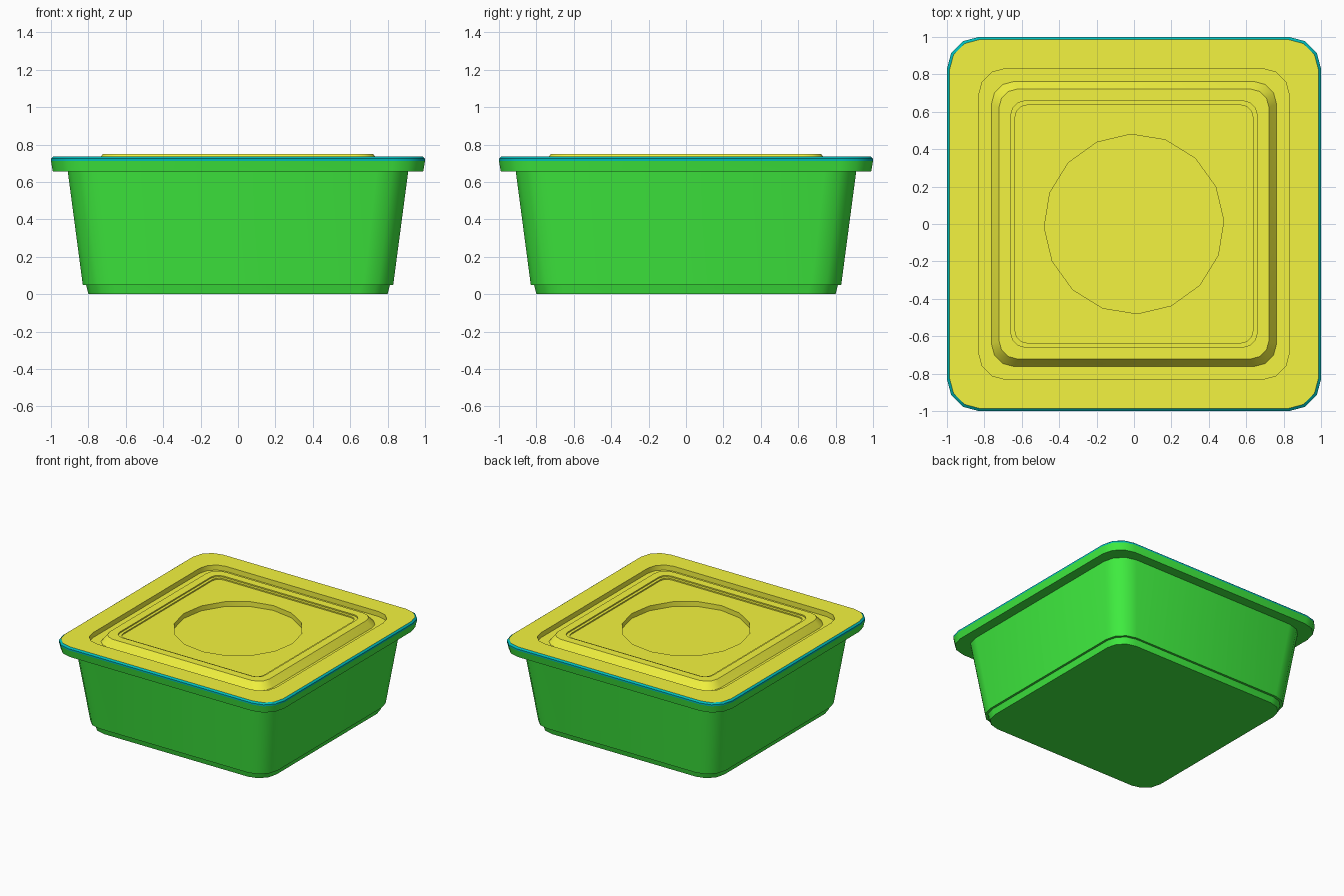
import bpy, bmesh
from math import sin, cos, pi, radians

if "Cube" in bpy.data.objects:
    bpy.data.objects.remove(bpy.data.objects["Cube"])

SEG = 3  # segments per rounded corner


def paint(name, rgb):
    m = bpy.data.materials.new(name)
    m.diffuse_color = (*rgb, 1)
    m.use_nodes = True
    m.node_tree.nodes["Principled BSDF"].inputs["Base Color"].default_value = m.diffuse_color
    return m


def rounded_square(half, r, z):
    c = half - r
    pts = []
    for q, (sx, sy) in enumerate([(1, 1), (-1, 1), (-1, -1), (1, -1)]):
        for i in range(SEG + 1):
            a = (q + i / SEG) * pi / 2
            pts.append((sx * c + r * cos(a), sy * c + r * sin(a), z))
    return pts


def circle(radius, z, turn=2):
    n = 4 * (SEG + 1)
    return [(radius * cos(2 * pi * i / n + radians(turn)),
             radius * sin(2 * pi * i / n + radians(turn)), z) for i in range(n)]


def loft(name, rings, mat, cap_start=False, cap_end=False):
    bm = bmesh.new()
    loops = [[bm.verts.new(p) for p in ring] for ring in rings]
    for a, b in zip(loops, loops[1:]):
        n = len(a)
        for i in range(n):
            j = (i + 1) % n
            bm.faces.new((a[i], a[j], b[j], b[i]))
    if cap_start:
        bm.faces.new(loops[0][::-1])
    if cap_end:
        bm.faces.new(loops[-1])
    me = bpy.data.meshes.new(name)
    bm.to_mesh(me)
    bm.free()
    me.materials.append(mat)
    ob = bpy.data.objects.new(name, me)
    bpy.context.collection.objects.link(ob)
    bpy.ops.object.select_all(action='DESELECT')
    ob.select_set(True)
    bpy.context.view_layer.objects.active = ob
    bpy.ops.object.shade_smooth_by_angle(angle=radians(35))
    return ob


green = paint("green", (0.05, 0.85, 0.05))
teal = paint("teal", (0.0, 0.5, 0.5))
yellow = paint("yellow", (0.9, 0.9, 0.05))

# Tub: stepped foot, tapered wall, overhanging flange (half width, corner radius, z)
tub = [(0.80, 0.15, 0), (0.812, 0.15, 0.05), (0.83, 0.16, 0.05),
       (0.91, 0.17, 0.655), (0.99, 0.17, 0.655), (1.0, 0.17, 0.712)]
loft("tub", [rounded_square(*p) for p in tub], green, cap_start=True)

# Thin sealing edge between tub and lid
seal = [(1.0, 0.17, 0.712), (1.0, 0.17, 0.725), (0.986, 0.16, 0.736)]
loft("seal_edge", [rounded_square(*p) for p in seal], teal)

# Lid: flat border, groove, raised panel with fine steps and a round recess
lid = [(0.986, 0.16, 0.736), (0.83, 0.14, 0.736), (0.83, 0.14, 0.695),
       (0.762, 0.12, 0.695), (0.722, 0.10, 0.75), (0.657, 0.07, 0.75),
       (0.657, 0.07, 0.74), (0.635, 0.06, 0.74), (0.635, 0.06, 0.73)]
rings = [rounded_square(*p) for p in lid] + [circle(0.48, 0.73), circle(0.48, 0.69)]
loft("lid", rings, yellow, cap_end=True)
